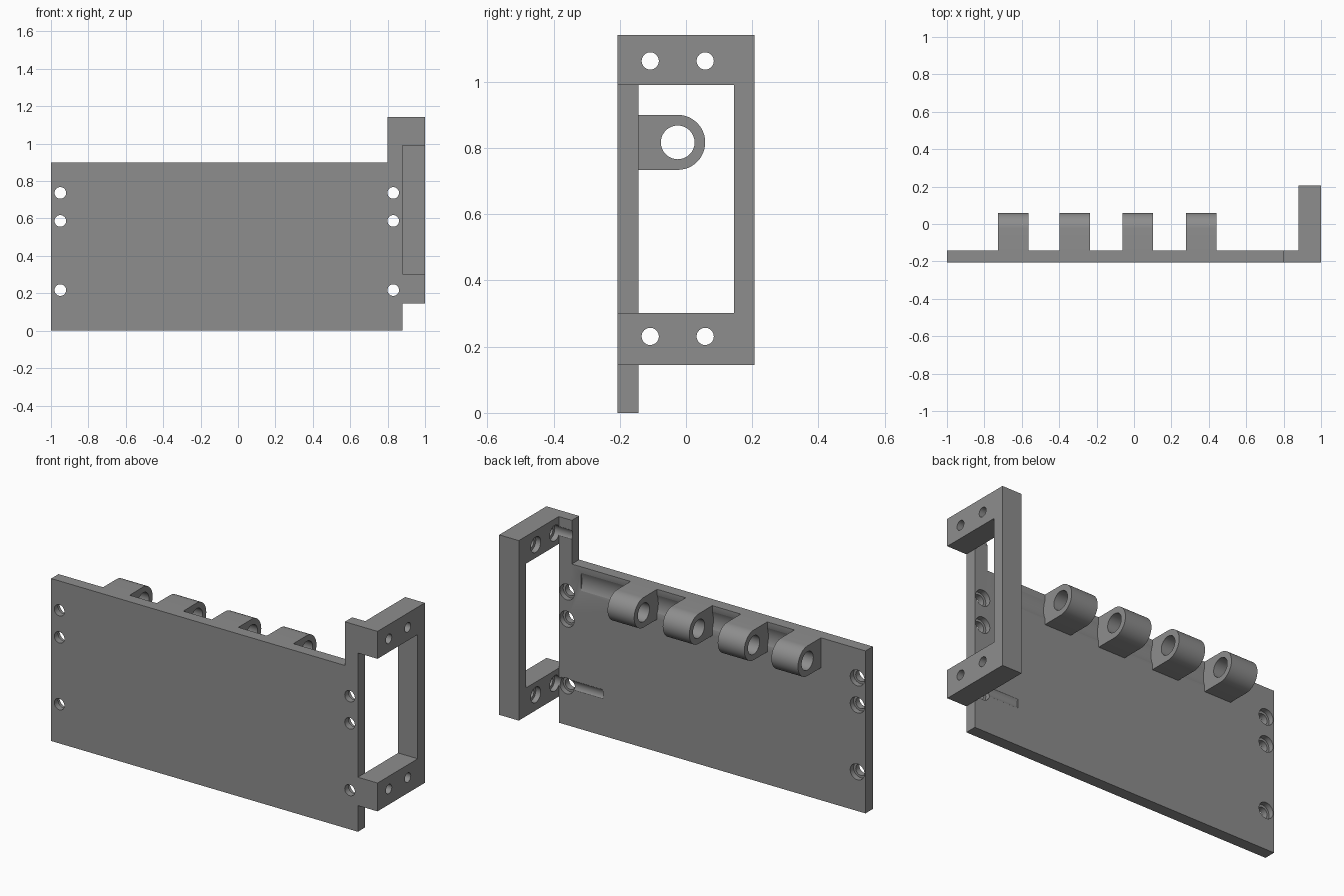
import bpy, bmesh, math

if "Cube" in bpy.data.objects:
    bpy.data.objects.remove(bpy.data.objects["Cube"])

grey = bpy.data.materials.new("mid grey")
grey.diffuse_color = (0.27, 0.27, 0.27, 1)
grey.use_nodes = True
grey.node_tree.nodes["Principled BSDF"].inputs["Base Color"].default_value = grey.diffuse_color

FRONT, BACK = -0.207, -0.143      # plate thickness along y


def prism(name, pts, axis, lo, hi):
    """Extrude a 2D profile: axis 'x' takes (y, z), axis 'y' takes (x, z)."""
    bm = bmesh.new()
    def place(a, b, t):
        return (t, a, b) if axis == 'x' else (a, t, b)
    low = [bm.verts.new(place(a, b, lo)) for a, b in pts]
    high = [bm.verts.new(place(a, b, hi)) for a, b in pts]
    bm.faces.new(low)
    bm.faces.new(high)
    n = len(pts)
    for i in range(n):
        j = (i + 1) % n
        bm.faces.new((low[i], low[j], high[j], high[i]))
    bmesh.ops.recalc_face_normals(bm, faces=bm.faces)
    me = bpy.data.meshes.new(name)
    bm.to_mesh(me)
    bm.free()
    me.materials.append(grey)
    ob = bpy.data.objects.new(name, me)
    bpy.context.collection.objects.link(ob)
    return ob


def arc(a, b, r, start=0, end=360, n=32):
    steps = n if end - start == 360 else n + 1
    return [(a + r * math.cos(math.radians(start + (end - start) * i / n)),
             b + r * math.sin(math.radians(start + (end - start) * i / n)))
            for i in range(steps)]


def combine(target, tool, operation):
    """Apply a boolean and discard the tool."""
    mod = target.modifiers.new("bool", 'BOOLEAN')
    mod.operation = operation
    mod.solver = 'EXACT'
    mod.object = tool
    bpy.context.view_layer.objects.active = target
    bpy.ops.object.modifier_apply(modifier=mod.name)
    bpy.data.objects.remove(tool, do_unlink=True)


def bore(target, a, b, r, axis, lo, hi, n=32):
    combine(target, prism("cutter", arc(a, b, r, n=n), axis, lo, hi), 'DIFFERENCE')


# Plate with raised tab at the right end
bracket = prism("hinge_bracket",
                [(-1, 0), (0.88, 0), (0.88, 1.142), (0.80, 1.142), (0.80, 0.9), (-1, 0.9)],
                'y', FRONT, BACK)

# C-shaped end frame
frame = prism("end_frame",
              [(FRONT, 0.145), (0.207, 0.145), (0.207, 1.142), (FRONT, 1.142),
               (FRONT, 0.99), (0.145, 0.99), (0.145, 0.302), (FRONT, 0.302)],
              'x', 0.88, 1.0)
combine(bracket, frame, 'UNION')

# Shallow clearance groove behind the hinge barrels
HY, HZ = -0.025, 0.817
bore(bracket, HY, HZ, 0.128, 'x', -0.60, 0.745, 96)

# Hinge knuckles with pin holes
for x in (-0.727, -0.398, -0.061, 0.277):
    profile = [(-0.17, 0.734)] + arc(HY, HZ, 0.083, -90, 90, 24) + [(-0.17, 0.9)]
    knuckle = prism("knuckle", profile, 'x', x, x + 0.163)
    bore(knuckle, HY, HZ, 0.051, 'x', x - 0.1, x + 0.3)
    combine(bracket, knuckle, 'UNION')

# Counterbored screw holes through the plate
for x in (-0.95, 0.83):
    for z in (0.217, 0.587, 0.737):
        bore(bracket, x, z, 0.031, 'y', -0.3, 0)
        bore(bracket, x, z, 0.044, 'y', BACK - 0.03, BACK + 0.03)

# Counterbored screw holes through the frame, with tool grooves in the plate
for z in (0.231, 1.063):
    for y in (-0.108, 0.058):
        bore(bracket, y, z, 0.026, 'x', 0.85, 1.1)
        bore(bracket, y, z, 0.043, 'x', 0.61, 0.91)

# Crisp edges, smooth bores
bpy.ops.object.select_all(action='DESELECT')
bracket.select_set(True)
bpy.context.view_layer.objects.active = bracket
bpy.ops.object.shade_smooth_by_angle(angle=math.radians(30))
